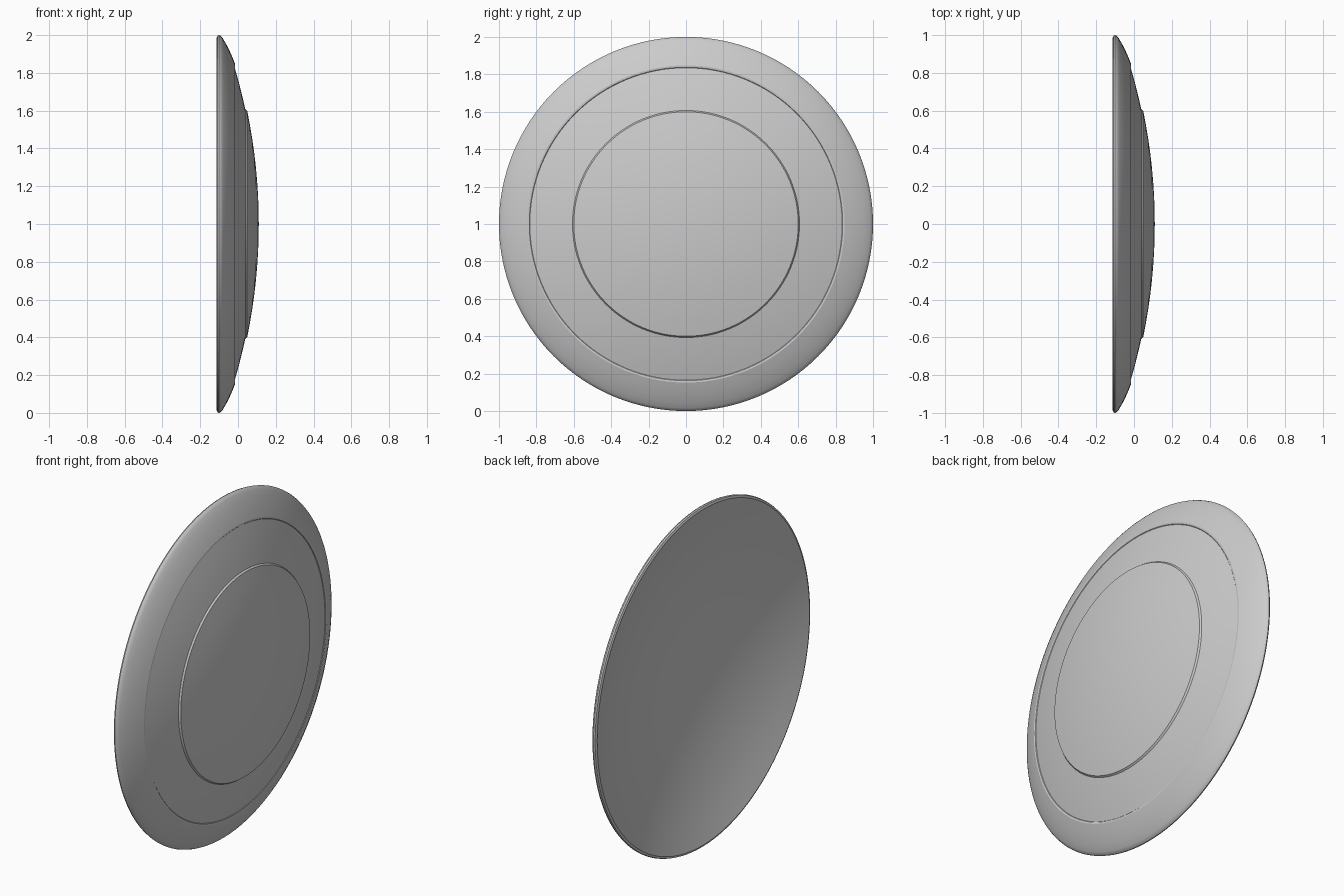
import bpy, bmesh, math

if "Cube" in bpy.data.objects:
    bpy.data.objects.remove(bpy.data.objects["Cube"])

SEGMENTS = 128
CENTRE_Z = 1.0

grey = bpy.data.materials.new("plain grey")
grey.diffuse_color = (0.6, 0.6, 0.6, 1)
grey.use_nodes = True
grey.node_tree.nodes["Principled BSDF"].inputs["Base Color"].default_value = grey.diffuse_color


def dome(apex, radius, r0, r1, steps):
    """Points (x, r) along a spherical cap from r0 to r1."""
    pts = []
    for i in range(steps + 1):
        r = r0 + (r1 - r0) * i / steps
        pts.append((apex - radius + math.sqrt(radius * radius - r * r), r))
    return pts


def lathe(name, profile):
    """Spin an (x, r) profile round the x axis; r = 0 becomes a pole."""
    bm = bmesh.new()
    rings = []
    for x, r in profile:
        if r < 1e-6:
            rings.append([bm.verts.new((x, 0, CENTRE_Z))] * SEGMENTS)
        else:
            rings.append([bm.verts.new((x,
                          r * math.cos(2 * math.pi * k / SEGMENTS),
                          CENTRE_Z + r * math.sin(2 * math.pi * k / SEGMENTS)))
                          for k in range(SEGMENTS)])
    for a, b in zip(rings, rings[1:]):
        for k in range(SEGMENTS):
            n = (k + 1) % SEGMENTS
            corners = list(dict.fromkeys((a[k], b[k], b[n], a[n])))
            bm.faces.new(corners)
    bmesh.ops.recalc_face_normals(bm, faces=bm.faces)
    mesh = bpy.data.meshes.new(name)
    bm.to_mesh(mesh)
    bm.free()
    obj = bpy.data.objects.new(name, mesh)
    bpy.context.collection.objects.link(obj)
    mesh.materials.append(grey)
    bpy.ops.object.select_all(action='DESELECT')
    obj.select_set(True)
    bpy.context.view_layer.objects.active = obj
    bpy.ops.object.shade_smooth_by_angle(angle=math.radians(25))
    return obj


# Raised centre disc, then a small step down to the middle band
profile = dome(0.11, 2.96, 0.0, 0.60, 8)
profile += dome(0.103, 2.90, 0.607, 0.835, 5)
# Small step and the rounded outer rim
profile += [(-0.017, 0.838), (-0.016, 0.848), (-0.030, 0.884), (-0.046, 0.920),
            (-0.064, 0.955), (-0.081, 0.984), (-0.090, 0.995), (-0.100, 1.0),
            (-0.108, 0.997), (-0.113, 0.985)]
# Hollow back
back = dome(0.068, 2.77, 0.0, 0.98, 12)
profile += back[::-1]

lathe("round_shield", profile)
